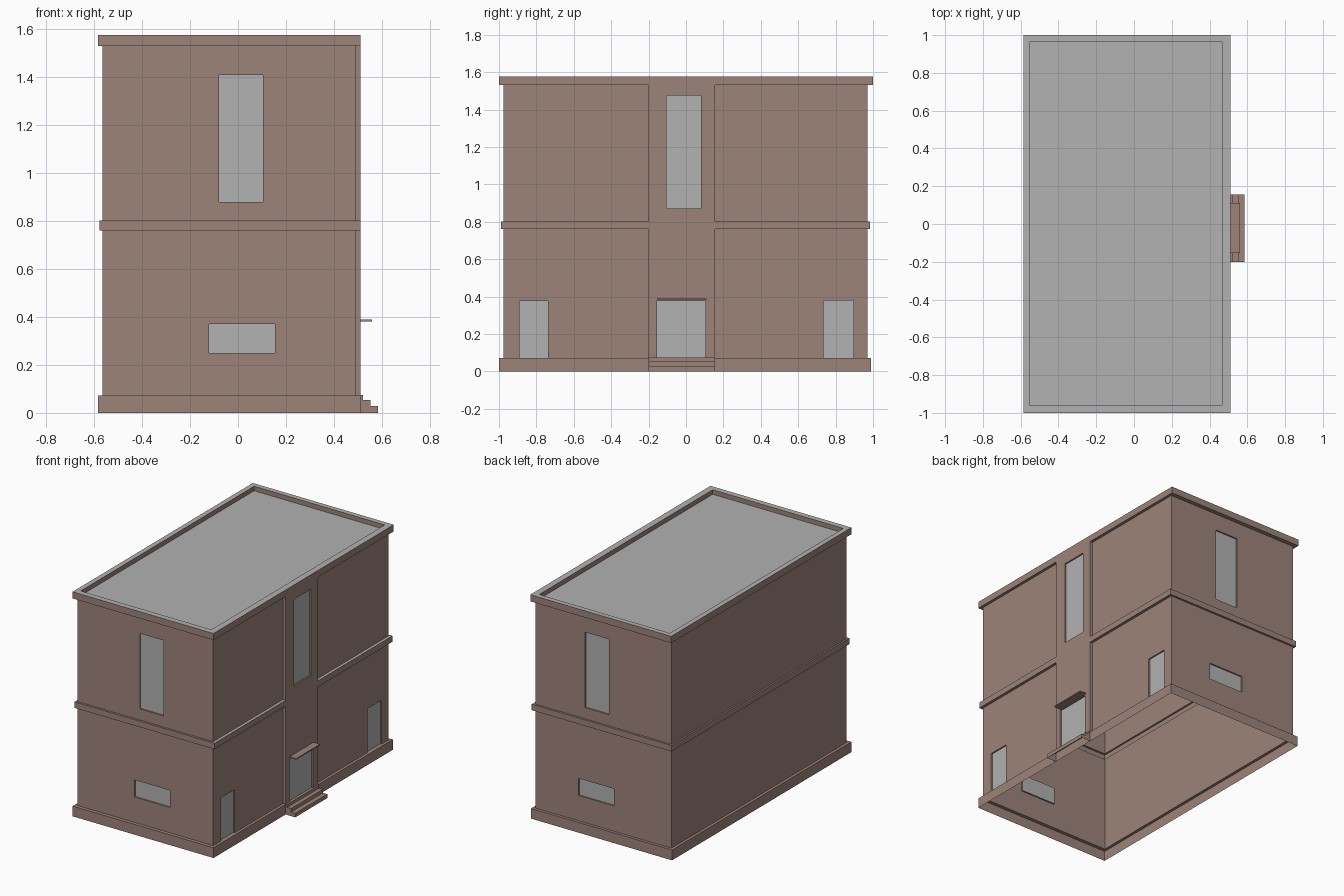
import bpy
import bmesh
from mathutils import Vector

cube = bpy.data.objects.get("Cube")
if cube:
    bpy.data.objects.remove(cube, do_unlink=True)


def make_material(name, rgb):
    mat = bpy.data.materials.new(name)
    mat.use_nodes = True
    mat.diffuse_color = (*rgb, 1)
    mat.node_tree.nodes["Principled BSDF"].inputs["Base Color"].default_value = (*rgb, 1)
    return mat


BRICK = make_material("brick brown", (0.337, 0.227, 0.195))
GREY = make_material("pale grey", (0.445, 0.445, 0.445))

BAY_Y0, BAY_Y1, BAY_X = -0.20, 0.155, 0.51


def finish(bm, name, materials):
    mesh = bpy.data.meshes.new(name)
    bm.to_mesh(mesh)
    bm.free()
    for mat in materials:
        mesh.materials.append(mat)
    obj = bpy.data.objects.new(name, mesh)
    bpy.context.collection.objects.link(obj)
    return obj


def add_ring(bm, z, x0, x1, y0, y1, bay):
    """Footprint outline with a projecting bay on the right side."""
    outline = [(x0, y0), (x1, y0), (x1, BAY_Y0), (bay, BAY_Y0),
               (bay, BAY_Y1), (x1, BAY_Y1), (x1, y1), (x0, y1)]
    return [bm.verts.new((x, y, z)) for x, y in outline]


def find_face(bm, axis, sign, lo, hi, z0, z1):
    """Wall face on the given side that contains the whole opening."""
    h, eps = 1 - axis, 1e-4
    for f in bm.faces:
        if f.normal[axis] * sign < 0.9:
            continue
        hs = [v.co[h] for v in f.verts]
        zs = [v.co.z for v in f.verts]
        if (min(hs) < lo + eps and max(hs) > hi - eps
                and min(zs) < z0 + eps and max(zs) > z1 - eps):
            return f
    return None


def cut_opening(bm, axis, sign, lo, hi, z0, z1, depth=0.01):
    """Cut a rectangle into a wall and push it in as a grey pane."""
    h = 1 - axis
    for direction, at in ((h, lo), (h, hi), (2, z0), (2, z1)):
        f = find_face(bm, axis, sign, lo, hi, z0, z1)
        co, no = Vector(), Vector()
        co[direction], no[direction] = at, 1
        bmesh.ops.bisect_plane(bm, geom=[f] + list(f.edges) + list(f.verts),
                               dist=1e-5, plane_co=co, plane_no=no)
        bm.normal_update()
    pane = find_face(bm, axis, sign, lo, hi, z0, z1)
    bmesh.ops.inset_individual(bm, faces=[pane], thickness=0, depth=-depth)
    pane.material_index = 1
    bm.normal_update()


# Building shell: plinth, walls, string course, cornice and sunken roof
plinth = (-0.585, 0.51, -1.0, 0.99, BAY_X)
wall = (-0.565, 0.49, -0.975, 0.97, BAY_X)
band = (-0.577, 0.51, -0.99, 0.985, BAY_X)
cornice = (-0.585, 0.51, -1.0, 1.0, BAY_X)
parapet = (-0.55, 0.465, -0.96, 0.965, 0.465)
levels = [(0, plinth), (0.072, plinth), (0.072, wall), (0.76, wall),
          (0.76, band), (0.802, band), (0.802, wall), (1.53, wall),
          (1.53, cornice), (1.577, cornice), (1.577, parapet), (1.545, parapet)]

bm = bmesh.new()
rings = [add_ring(bm, z, *shape) for z, shape in levels]
for low, high in zip(rings, rings[1:]):
    for i in range(len(low)):
        j = (i + 1) % len(low)
        bm.faces.new((low[i], low[j], high[j], high[i]))
bm.faces.new(rings[-1])
bmesh.ops.remove_doubles(bm, verts=bm.verts, dist=1e-4)
bmesh.ops.dissolve_degenerate(bm, edges=bm.edges, dist=1e-4)
bm.normal_update()

# Grey on the roof, the parapet top and the right-hand string course ledge
for f in bm.faces:
    c = f.calc_center_median()
    if f.normal.z > 0.9 and (c.z > 1.5 or (c.z > 0.7 and c.x > 0.48)):
        f.material_index = 1

# Windows on the front and back
for sign in (-1, 1):
    cut_opening(bm, 1, sign, -0.08, 0.105, 0.88, 1.41)
    cut_opening(bm, 1, sign, -0.12, 0.155, 0.25, 0.37)

# Doors and the bay window on the right side
for lo, hi, z0, z1 in ((-0.89, -0.737, 0.072, 0.375), (0.735, 0.895, 0.072, 0.38),
                       (-0.155, 0.103, 0.072, 0.375), (-0.105, 0.08, 0.87, 1.475)):
    cut_opening(bm, 0, 1, lo, hi, z0, z1)
finish(bm, "building_shell", [BRICK, GREY])

# Entrance steps: stair profile spanning the bay, open below and behind
profile = [(0.51, 0), (0.585, 0), (0.585, 0.028), (0.552, 0.028),
           (0.552, 0.053), (0.522, 0.053), (0.522, 0.074), (0.51, 0.074)]
bm = bmesh.new()
near = [bm.verts.new((x, BAY_Y0, z)) for x, z in profile]
far = [bm.verts.new((x, BAY_Y1, z)) for x, z in profile]
bm.faces.new(near)
bm.faces.new(far[::-1])
for i in range(1, len(profile) - 1):
    bm.faces.new((near[i + 1], near[i], far[i], far[i + 1]))
bmesh.ops.recalc_face_normals(bm, faces=bm.faces)
finish(bm, "entrance_steps", [BRICK])

# Thin canopy over the entrance door
bm = bmesh.new()
bmesh.ops.create_cube(bm, size=1)
bmesh.ops.scale(bm, vec=(0.05, 0.265, 0.008), verts=bm.verts)
bmesh.ops.translate(bm, vec=(0.535, -0.022, 0.385), verts=bm.verts)
finish(bm, "door_canopy", [BRICK])
